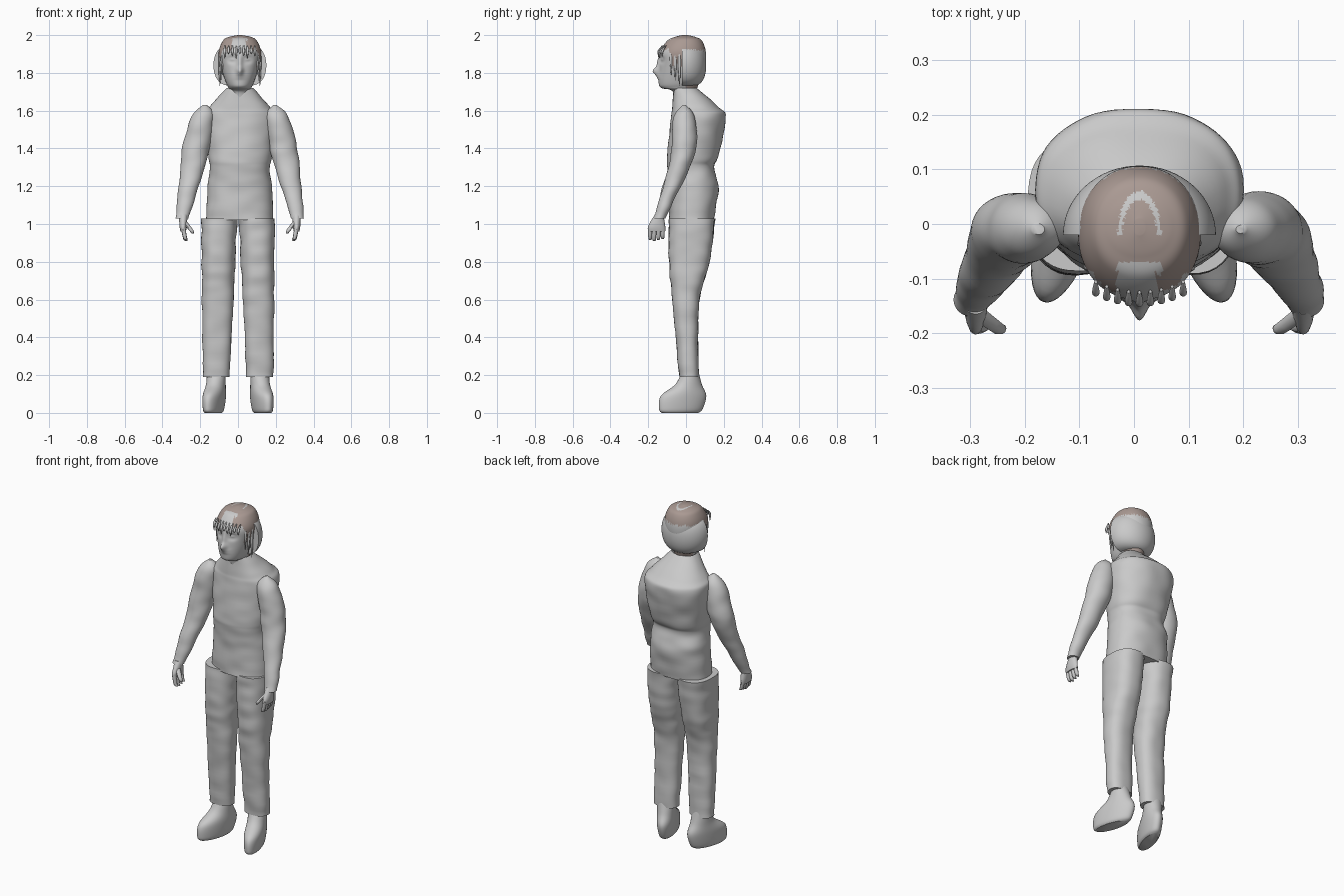
import bpy, bmesh, math
from mathutils import Vector, noise

if "Cube" in bpy.data.objects:
    bpy.data.objects.remove(bpy.data.objects["Cube"])


def material(name, colour):
    mat = bpy.data.materials.new(name)
    mat.use_nodes = True
    mat.diffuse_color = (*colour, 1)
    bsdf = mat.node_tree.nodes["Principled BSDF"]
    bsdf.inputs["Base Color"].default_value = (*colour, 1)
    return mat


GREY = material("plain_grey", (.59, .59, .59))
BROWN = material("hair_brown", (.4, .32, .29))
CENTRE = .01


def spline(before, start, end, after, t):
    """Catmull-Rom value between start and end."""
    leave, arrive = (end - before) / 2, (after - start) / 2
    rise = end - start
    return start + t * leave + t * t * (3 * rise - 2 * leave - arrive) + t ** 3 * (leave + arrive - 2 * rise)


def smooth_rows(rows, steps):
    padded = [rows[0], *rows, rows[-1]]
    result = []
    for group in zip(padded, padded[1:], padded[2:], padded[3:]):
        for step in range(steps):
            result.append([spline(*values, step / steps) for values in zip(*group)])
    return result + [rows[-1]]


def signed_power(value, power):
    return math.copysign(abs(value) ** (2 / power), value)


def loft(name, rows, sides=40, steps=6, power=2, split=None, shape=None, hair_rule=None, open_top=False):
    """Skin rings given as (height, centre x, front y, back y, half width)."""
    bm = bmesh.new()
    rings = []
    for z, centre, front, back, half in smooth_rows(rows, steps):
        middle = (front + back) / 2 if split is None else split
        ring = []
        for side in range(sides):
            angle = math.tau * side / sides
            out = Vector((math.cos(angle), math.sin(angle), 0))
            reach = back - middle if out.y > 0 else middle - front
            co = Vector((centre + half * signed_power(out.x, power),
                         middle + reach * signed_power(out.y, power), z))
            ring.append(bm.verts.new(shape(co, out) if shape else co))
        rings.append(ring)
    for low, high in zip(rings, rings[1:]):
        for side in range(sides):
            bm.faces.new((low[side - 1], low[side], high[side], high[side - 1]))
    bm.faces.new(rings[0][::-1])
    if not open_top:
        bm.faces.new(rings[-1])
    bmesh.ops.recalc_face_normals(bm, faces=bm.faces)
    mesh = bpy.data.meshes.new(name)
    mesh.materials.append(GREY)
    if hair_rule:
        mesh.materials.append(BROWN)
        for face in bm.faces:
            face.material_index = int(hair_rule(face.calc_center_median()))
    bm.to_mesh(mesh)
    bm.free()
    obj = bpy.data.objects.new(name, mesh)
    bpy.context.collection.objects.link(obj)
    bpy.ops.object.select_all(action="DESELECT")
    obj.select_set(True)
    bpy.context.view_layer.objects.active = obj
    bpy.ops.object.shade_smooth_by_angle(angle=math.radians(45))
    return obj


def tube(name, points):
    """Round strand through (x, y, z, radius) points, from the bottom up."""
    loft(name, [(z, x, y - r, y + r, r) for x, y, z, r in points], sides=10, steps=3)


def wrinkle(co, out):
    return co + out * .006 * noise.noise(Vector((co.x * 9, co.y * 9, co.z * 16)))


# Shirt with a V neckline
def shirt_shape(co, out):
    co = wrinkle(co, out)
    if co.y < -.02:
        co.z = min(co.z, 1.67 + abs(co.x - CENTRE))
    return co


loft("shirt", [(z, CENTRE, front, back, half) for z, front, back, half in [
    (1.02, -.09, .15, .18), (1.2, -.09, .17, .17), (1.3, -.1, .15, .16), (1.36, -.1, .17, .17),
    (1.56, -.08, .21, .19), (1.62, -.07, .17, .16), (1.72, -.07, .06, .07),
]], sides=64, steps=10, power=2.3, shape=shirt_shape, open_top=True)

# Facial relief: (offset x, height, spread x, spread z, push forward)
NOSE_TIP = (0, 1.81, .012, .014, .03)
NOSE_BRIDGE = (0, 1.85, .01, .025, .012)
EYE_SOCKET = (.04, 1.87, .018, .013, -.016)
EYELID = (.04, 1.87, .012, .006, .01)
LIPS = (0, 1.783, .02, .01, .01)
MOUTH_LINE = (0, 1.783, .024, .002, -.01)
RELIEF = [NOSE_TIP, NOSE_BRIDGE, EYE_SOCKET, EYELID, LIPS, MOUTH_LINE]


def face_shape(co, out):
    if co.y < -.04:
        for offset, height, wide, tall, push in RELIEF:
            across = (abs(co.x - CENTRE) - offset) / wide
            along = (co.z - height) / tall
            co.y -= push * math.exp(-(across ** 2 + along ** 2) / 2)
    return co


def is_hair(co):
    x, y, z = co.x - CENTRE, co.y, co.z
    ragged = .02 * noise.noise(Vector((math.atan2(y, x) * 14, 0, z * 8)))
    if z < 1.74:
        nape = y > 0 and z > 1.69
        return nape
    crown_ring = math.hypot(x / .04, (y + .02) / .08) + ragged * 4
    bare_crown = z > 1.96 and y > -.02 and .8 < crown_ring < 1
    bare_forehead = y < -.07 and abs(x + ragged) < .04
    if bare_crown or bare_forehead:
        return False
    at_temple = -.085 < y < -.015
    return z > ragged + (1.84 if at_temple else 1.92)


# Head and neck
loft("head", [(z, CENTRE, front, back, half) for z, front, back, half in [
    (1.6, -.06, .05, .055), (1.7, -.07, .055, .055), (1.72, -.13, .06, .06), (1.75, -.145, .07, .074),
    (1.83, -.142, .1, .1), (1.91, -.138, .105, .112), (1.97, -.1, .085, .09), (1.99, -.06, .05, .06),
    (2, -.02, .01, .01),
]], sides=160, steps=12, power=2.1, shape=face_shape, hair_rule=is_hair)

# Back hair: half dome with a straight front rim
RIM = -.02
dome = []
for step in range(-7, 8):
    angle = step / 5
    swell = math.sqrt(math.cos(angle))
    dome.append((1.84 + .11 * math.sin(angle), CENTRE, RIM, .107 * swell, .14 * swell))
loft("back_hair", dome, sides=64, steps=3, split=RIM)

# Fringe across the forehead
for lock in range(-4, 5):
    x = lock * .02
    y = 3 * x * x - .145
    tip = 1.9 - .012 * (lock % 3)
    tube(f"fringe_lock_{lock}", [(CENTRE + x, y, tip, .001), (CENTRE + x, y, 1.915, .007),
                                 (CENTRE + x, y + .02, 1.945, .003)])

for sign, side in ((-1, "right"), (1, "left")):
    # Locks hanging in front of the ears
    for lock in range(3):
        x = CENTRE + sign * (.106 - .006 * lock)
        y = -.035 - .022 * lock
        tip = 1.73 + .03 * lock
        tube(f"{side}_temple_lock_{lock}", [(x, y, tip, .001), (x, y, tip + .06, .006),
                                            (x, y, 1.88, .008), (x, y, 1.91, .003)])

    # Sleeve: slopes outward, bends forward below the elbow
    sleeve = []
    for z, radius in ((1.03, .035), (1.12, .045), (1.3, .064), (1.42, .073), (1.57, .06), (1.63, .01)):
        x = CENTRE + sign * (.185 + .2 * (1.63 - z))
        y = -.01 - .38 * max(0, 1.37 - z)
        depth = radius * .9
        sleeve.append((z, x, y - depth, y + depth, radius))
    loft(f"{side}_sleeve", sleeve, steps=10, shape=wrinkle)

    # Hand, palm turned inward
    hand_x = CENTRE + sign * .3
    loft(f"{side}_palm", [(.96, hand_x, -.2, -.11, .014), (.99, hand_x, -.2, -.11, .02),
                          (1.05, hand_x, -.165, -.12, .022)], sides=20)
    for finger in range(4):
        y = -.19 + .022 * finger
        tip = .91 + .005 * abs(finger - 1)
        tube(f"{side}_finger_{finger}", [(hand_x - sign * .02, y, tip, .005),
                                         (hand_x - sign * .01, y, tip + .01, .01),
                                         (hand_x, y, .98, .012)])
    tube(f"{side}_thumb", [(hand_x - sign * .05, -.19, .95, .006), (hand_x - sign * .04, -.19, .97, .012),
                           (hand_x, -.16, 1.02, .014)])

    # Trouser leg: widens evenly upward
    loft(f"{side}_trouser_leg", [
        (z, sign * (.12 - .02 * z), front, back, .065 + .03 * z) for z, front, back in
        ((.19, -.035, .068), (.58, -.07, .07), (.8, -.09, .125), (1.03, -.09, .155))
    ], steps=16, power=2.4, shape=wrinkle)

    # Shoe, toe turned out
    shoe = loft(f"{side}_shoe", [
        (0, 0, -.165, .035, .036), (.02, 0, -.18, .06, .046), (.09, 0, -.17, .08, .052),
        (.15, 0, -.09, .055, .05), (.22, 0, -.05, .035, .05),
    ])
    shoe.location = (sign * .112, .03, 0)
    shoe.rotation_euler.z = sign * .3
